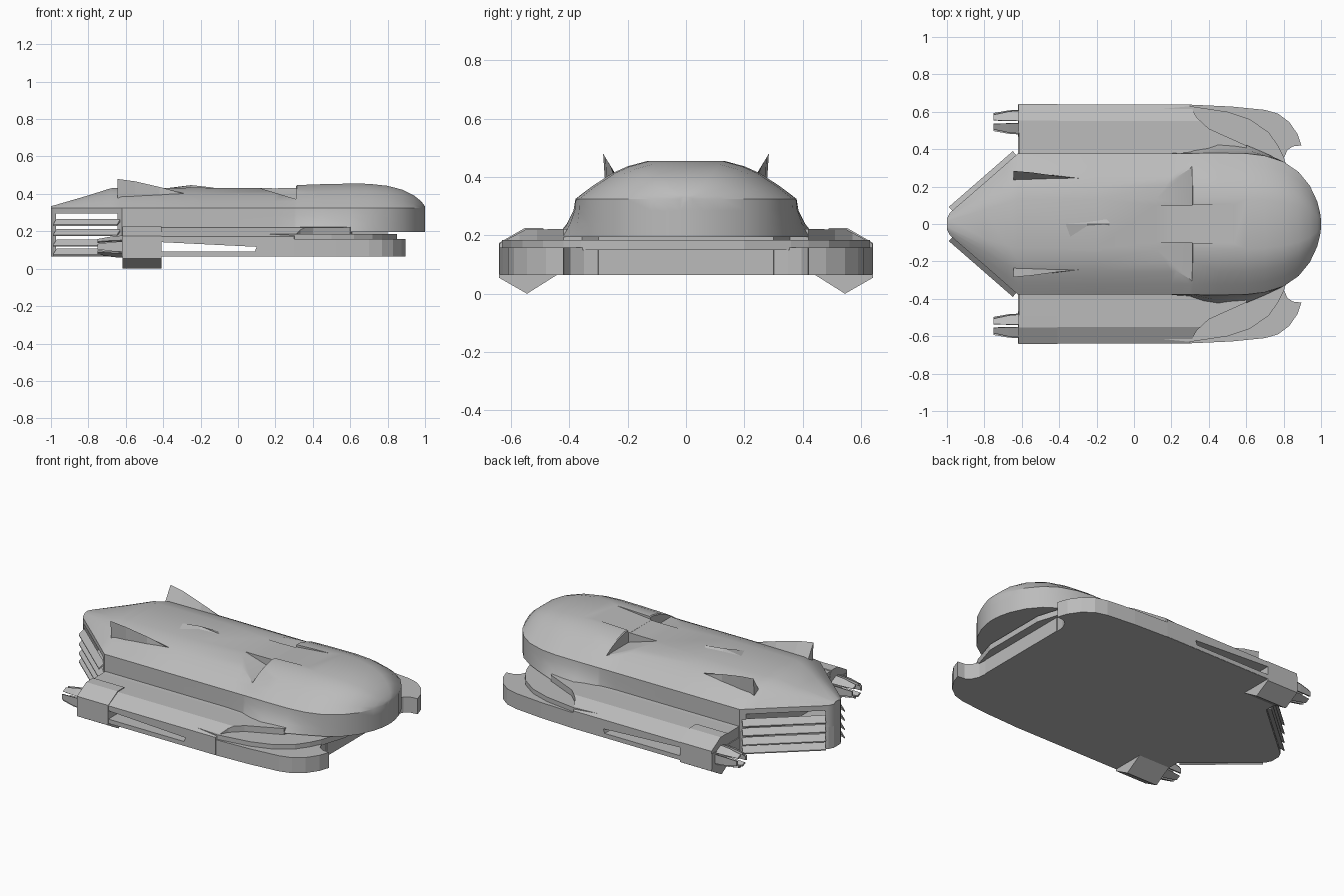
import bpy, bmesh, math
from mathutils import Vector

if "Cube" in bpy.data.objects:
    bpy.data.objects.remove(bpy.data.objects["Cube"])

grey = bpy.data.materials.new("hull_grey")
grey.diffuse_color = (0.5, 0.5, 0.5, 1)
grey.use_nodes = True
grey.node_tree.nodes["Principled BSDF"].inputs["Base Color"].default_value = grey.diffuse_color


def loft(name, rings, close=True):
    """Skin a list of equally long point rings and cap both ends."""
    bm = bmesh.new()
    vs = [[bm.verts.new(p) for p in r] for r in rings]
    n = len(rings[0])
    for a, b in zip(vs, vs[1:]):
        for i in range(n):
            j = (i + 1) % n
            bm.faces.new((a[i], a[j], b[j], b[i]))
    if close:
        bm.faces.new(vs[0])
        bm.faces.new(vs[-1])
    bmesh.ops.recalc_face_normals(bm, faces=bm.faces)
    me = bpy.data.meshes.new(name)
    bm.to_mesh(me)
    bm.free()
    me.materials.append(grey)
    ob = bpy.data.objects.new(name, me)
    bpy.context.collection.objects.link(ob)
    return ob


def prism(name, pts, axis, lo, hi):
    """Extrude a 2D polygon along an axis."""
    def put(p, t):
        return {'x': (t, p[0], p[1]), 'y': (p[0], t, p[1]), 'z': (p[0], p[1], t)}[axis]
    return loft(name, [[put(p, t) for p in pts] for t in (lo, hi)])


def cut(ob, cutters):
    bpy.context.view_layer.objects.active = ob
    for c in cutters:
        m = ob.modifiers.new("cut", 'BOOLEAN')
        m.operation, m.solver, m.object = 'DIFFERENCE', 'EXACT', c
        bpy.ops.object.modifier_apply(modifier=m.name)


def both(half):
    """Complete a half outline (y > 0) with its mirror image."""
    return half + [(x, -y) for x, y in reversed(half) if y > 1e-6]


# cutters: louver bay in the tail, side slot, exhaust scoops, roof trough
bay = prism("bay_cutter", [(-.972, .085), (-.645, .085), (-.645, .295), (-.972, .295)], 'y', -.8, .8)
slot = prism("slot_cutter", [(-.41, .092), (.09, .092), (.10, .117), (-.41, .142)], 'y', -.8, .8)
scoops = [prism("scoop_cutter", [(.11, .433), (.31, .372), (.31, .6), (.11, .6)], 'y',
                min(s * .10, s * .31), max(s * .10, s * .31)) for s in (1, -1)]
trough = prism("trough_cutter", [(.295, .431), (.57, .457), (.57, .6), (.295, .6)], 'y', -.105, .105)

# upper hull: x, half width, roof height, lower flare
stations = [(-1, .03, .335, 0), (-.985, .06, .338, 0), (-.8, .22, .392, 0), (-.68, .325, .43, 0),
            (-.62, .378, .432, 0), (-.2, .378, .433, 0), (.2, .378, .430, 0), (.30, .378, .431, .01),
            (.315, .378, .447, .02), (.45, .379, .452, .065), (.6, .377, .455, .045), (.7, .365, .454, .015),
            (.8, .333, .443, 0), (.88, .278, .422, 0), (.94, .205, .392, 0), (.98, .12, .36, 0),
            (.995, .06, .34, 0), (1, .02, .332, 0)]
rings = []
for x, w, h, f in stations:
    d = h - .325
    half = [(w + f, .195), (w + f * .45, .24), (w + f * .1, .285), (w, .325), (w * .85, .325 + d * .34),
            (w * .67, .325 + d * .68), (w * .53, .325 + d * .86), (w * .35, h)]
    rings.append([(x, y, z) for y, z in half] + [(x, -y, z) for y, z in reversed(half)])
hull = loft("upper_hull", rings)
cut(hull, [bay] + scoops + [trough])

# central core with wedge tail
core = prism("core", both([(-1, .03), (-.985, .06), (-.62, .377), (.6, .36), (.80, .30)]), 'z', .065, .21)
cut(core, [bay, slot])

# wide lower deck with two curled front tips
deck = prism("lower_deck", both([(-.62, .638), (.30, .638), (.52, .628), (.70, .61), (.77, .59), (.83, .545),
                                 (.875, .48), (.895, .42), (.85, .415), (.82, .395), (.80, .35), (.795, .3)]),
             'z', .065, .158)
cut(deck, [slot])

# thin collar layer following the front of the deck
layer = prism("deck_layer", both([(.0, .60), (.30, .63), (.50, .60), (.62, .56), (.72, .49), (.77, .42), (.80, .36),
                                  (.85, .2)]), 'z', .15, .185)

# side nacelles with swept front end
sweep = [(.295, .7), (.30, .635), (.335, .57), (.40, .51), (.50, .465), (.60, .42), (.62, .30), (.9, .30), (.9, .7)]
for s, tag in ((1, "back"), (-1, "front")):
    nac = prism(tag + "_nacelle", [(s * y, z) for y, z in
                ((.35, .066), (.35, .225), (.40, .222), (.55, .22), (.64, .172), (.64, .066))], 'x', -.615, .7)
    c = prism("sweep_cutter", [(x, s * y) for x, y in sweep], 'z', .0, .5)
    cut(nac, [c, slot])
    bpy.data.objects.remove(c)
    # engine collar with keel
    prism(tag + "_engine_collar", [(s * y, z) for y, z in
          ((.44, .066), (.545, 0), (.641, .055), (.641, .174), (.553, .225), (.49, .226))], 'x', -.617, -.41)
    # split engine nozzle: six tapered petals
    cy, cz = s * .545, .118
    for k in range(6):
        a0, a1 = [math.radians(60 * k + d) for d in (-25, 25)]
        if k % 3 == 0:
            a0, a1 = [math.radians(60 * k + d) for d in (-28, 28)]
        pr = []
        for x, r, sh in ((-.60, .076, 1), (-.67, .070, .95), (-.75, .052, .75)):
            mid = (a0 + a1) / 2
            lo, hi = mid + (a0 - mid) * sh, mid + (a1 - mid) * sh
            pr.append([(x, cy + q * math.cos(a), cz + .8 * q * math.sin(a))
                       for q, a in ((r, lo), (r, hi), (r - .014, hi), (r - .014, lo))])
        loft(tag + "_nozzle_petal", pr)
    # canted roof fin
    fin = []
    for x, ty, tz, t in ((-.645, .284, .48, .028), (-.55, .276, .467, .024), (-.42, .258, .437, .015),
                         (-.26, .240, .395, .003)):
        fin.append([(x, s * ty, tz), (x, s * (.243 - t * .6), .385), (x, s * (.243 + t * 1.2), .37)])
    loft(tag + "_roof_fin", fin)
    # slanted louvers over the tail bay
    a, b = Vector((-.978, s * .078, 0)), Vector((-.636, s * .376, 0))
    out = Vector((-.657, s * .754, 0))
    for z in (.247, .192, .137, .087):
        loft(tag + "_louver", [[p + out * o + Vector((0, 0, z + dz)) for o, dz in
             ((-.012, .020), (.018, -.012), (.018, -.018), (-.012, .006))] for p in (a, b)])

# small roof crest
loft("roof_crest", [[(-.37, .09, .428), (-.37, -.09, .428), (-.37, 0, .432)],
                    [(-.25, .012, .43), (-.25, -.012, .43), (-.25, 0, .447)],
                    [(-.13, .03, .43), (-.13, -.03, .43), (-.13, 0, .4335)]])

for c in [bay, slot, trough] + scoops:
    bpy.data.objects.remove(c)

# smooth only the rounded hull
bpy.ops.object.select_all(action='DESELECT')
hull.select_set(True)
bpy.context.view_layer.objects.active = hull
bpy.ops.object.shade_smooth_by_angle(angle=math.radians(28))
